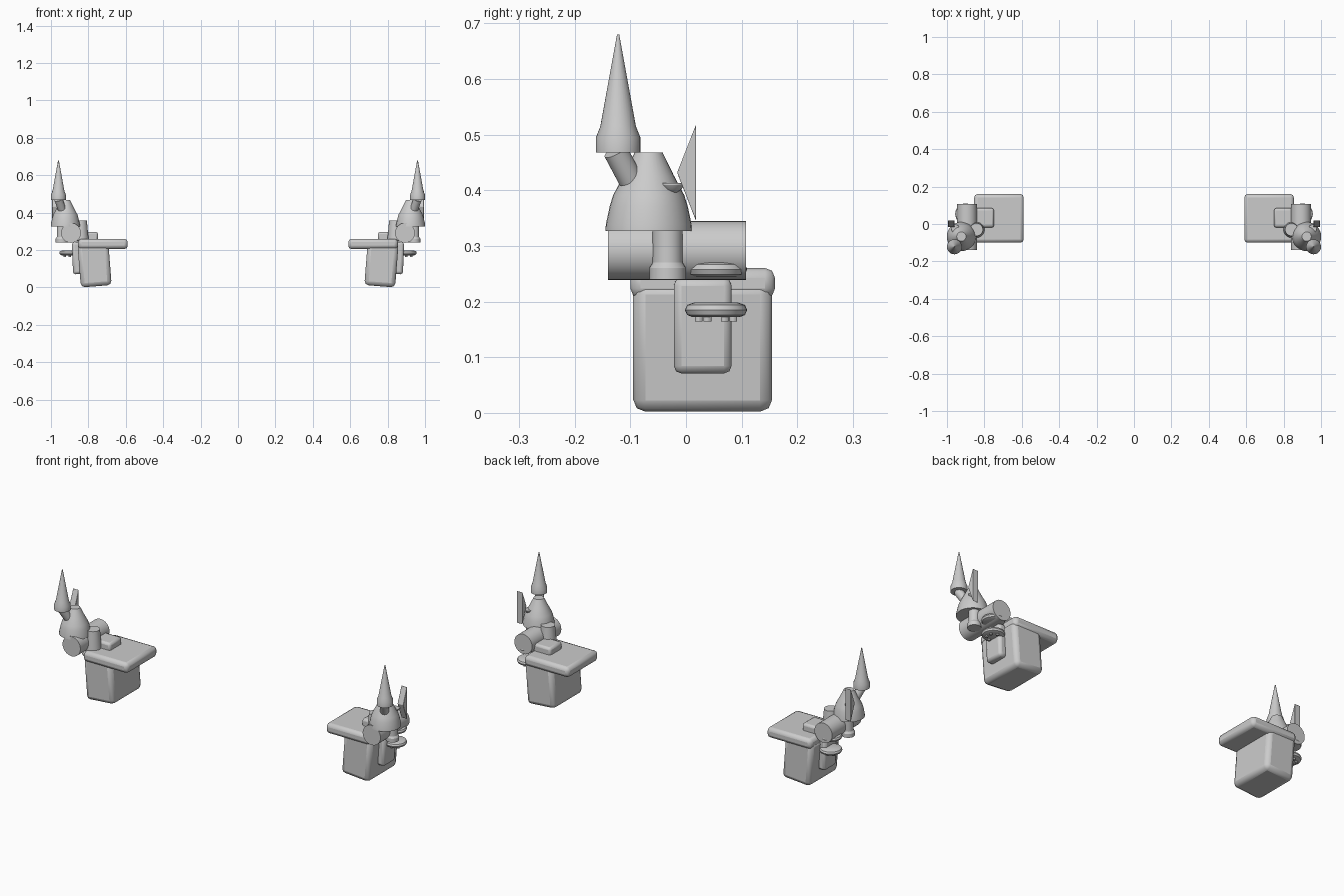
import bpy, bmesh, math
from mathutils import Vector, Matrix

cube = bpy.data.objects.get("Cube")
if cube:
    bpy.data.objects.remove(cube, do_unlink=True)

grey = bpy.data.materials.new("plain grey")
grey.use_nodes = True
grey.diffuse_color = (0.6, 0.6, 0.6, 1)
bsdf = next(n for n in grey.node_tree.nodes if n.type == "BSDF_PRINCIPLED")
bsdf.inputs["Base Color"].default_value = grey.diffuse_color


def finish(name, bm, matrix, bevel=0):
    """Make the left part, then its mirrored twin on the right."""
    bmesh.ops.transform(bm, matrix=matrix, verts=bm.verts)
    bmesh.ops.recalc_face_normals(bm, faces=bm.faces)
    for side in ("left_", "right_"):
        if side == "right_":
            bmesh.ops.scale(bm, vec=(-1, 1, 1), verts=bm.verts)
            bmesh.ops.reverse_faces(bm, faces=bm.faces)
        mesh = bpy.data.meshes.new(side + name)
        bm.to_mesh(mesh)
        mesh.materials.append(grey)
        ob = bpy.data.objects.new(side + name, mesh)
        bpy.context.collection.objects.link(ob)
        if bevel:
            mod = ob.modifiers.new("Rounded edges", "BEVEL")
            mod.width, mod.segments = bevel, 2
        bpy.ops.object.select_all(action="DESELECT")
        ob.select_set(True)
        bpy.context.view_layer.objects.active = ob
        bpy.ops.object.shade_smooth_by_angle(angle=math.radians(30))
    bm.free()


def box(name, centre, size, bevel, tilt=0):
    bm = bmesh.new()
    bmesh.ops.create_cube(bm, size=1)
    bmesh.ops.scale(bm, vec=size, verts=bm.verts)
    finish(name, bm, Matrix.Translation(centre) @ Matrix.Rotation(math.radians(tilt), 4, "Y"), bevel)


def lathe(name, base, profile, axis=(0, 0, 1), sides=32):
    """Closed turned solid; profile is (radius, height) pairs."""
    bm = bmesh.new()
    rings = [[bm.verts.new((r * math.cos(math.tau * i / sides), r * math.sin(math.tau * i / sides), h))
              for i in range(sides)] for r, h in profile]
    for low, high in zip(rings, rings[1:]):
        for i in range(sides):
            j = (i + 1) % sides
            bm.faces.new((low[i], low[j], high[j], high[i]))
    bm.faces.new(rings[0][::-1])
    bm.faces.new(rings[-1])
    turn = Vector((0, 0, 1)).rotation_difference(Vector(axis)).to_matrix().to_4x4()
    finish(name, bm, Matrix.Translation(base) @ turn)


# Shoulder block, top plate and raised panels
box("shoulder_block", (0.767, 0.03, 0.124), (0.165, 0.25, 0.235), 0.022, 4.5)
box("top_plate", (0.722, 0.03, 0.233), (0.265, 0.26, 0.055), 0.018)
box("top_panel", (0.80, 0.033, 0.272), (0.103, 0.103, 0.05), 0.012)
box("side_panel", (0.862, 0.03, 0.157), (0.046, 0.104, 0.172), 0.014, 2)

# Horizontal drum and the small tapered post beside it
lathe("drum", (0.893, -0.14, 0.292), [(0.053, 0), (0.053, 0.248)], (0, 1, 0))
lathe("inner_post", (0.842, -0.03, 0.25), [(0.044, 0), (0.034, 0.108)])

# Bell with its hanging column
lathe("bell", (0.923, -0.067, 0.327),
      [(0.078, 0), (0.077, 0.012), (0.07, 0.045), (0.064, 0.064), (0.045, 0.1), (0.025, 0.141)])
lathe("column", (0.942, -0.033, 0.24), [(0.033, 0), (0.033, 0.02), (0.027, 0.03), (0.027, 0.1)])

# Spire on its leaning strut
lathe("strut", (0.942, -0.1, 0.42), [(0.022, 0), (0.022, 0.06)], (0.3, -0.45, 0.85))
lathe("spire", (0.96, -0.122, 0.468),
      [(0.04, 0), (0.04, 0.027), (0.032, 0.047), (0.002, 0.212)])

# Rear fin and its bowl-shaped mount
bm = bmesh.new()
outline = [(0.018, 0.345), (0.018, 0.518), (-0.016, 0.432)]
face = bm.faces.new([bm.verts.new((0.96, y, z)) for y, z in outline])
new = bmesh.ops.extrude_face_region(bm, geom=[face])["geom"]
bmesh.ops.translate(bm, vec=(0.034, 0, 0), verts=[v for v in new if isinstance(v, bmesh.types.BMVert)])
finish("fin", bm, Matrix.Identity(4), 0.002)
lathe("bowl", (0.955, -0.025, 0.396), [(0.008, 0), (0.017, 0.006), (0.022, 0.014), (0.022, 0.017)])

# Two rounded discs with studs
rim = [(0.042, 0), (0.052, 0.004), (0.056, 0.013), (0.052, 0.022), (0.04, 0.026)]
lathe("lower_disc", (0.9, 0.054, 0.172), rim)
lathe("upper_disc", (0.9, 0.054, 0.245), rim)
lathe("upper_stud", (0.9, 0.054, 0.268), [(0.008, 0), (0.008, 0.008)])
for i in range(6):
    a = math.tau * i / 6
    lathe("disc_stud_%d" % (i + 1), (0.9 + 0.031 * math.sin(a), 0.054 + 0.031 * math.cos(a), 0.164),
          [(0.007, 0), (0.007, 0.012)], sides=12)
